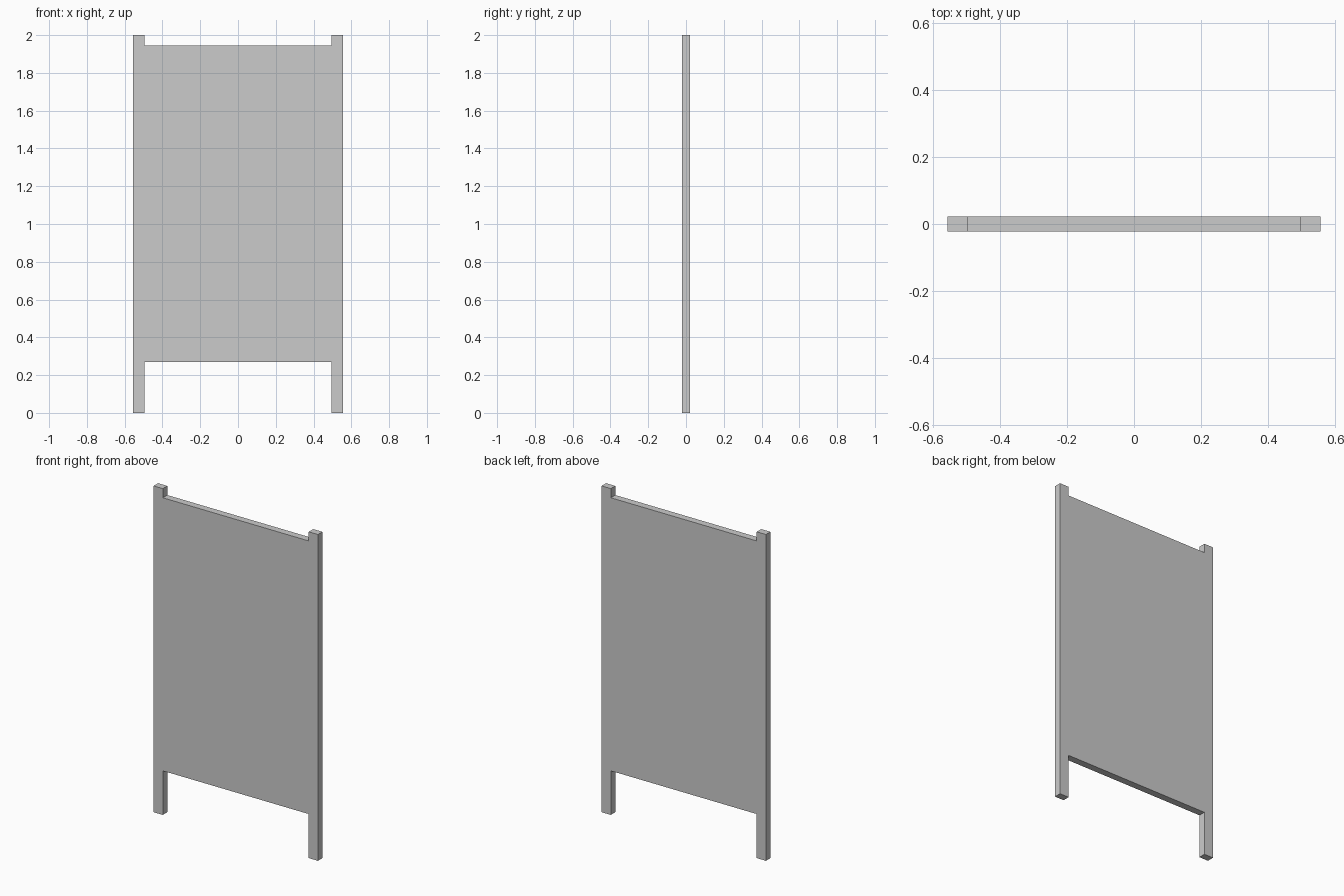
import bpy
import bmesh

if "Cube" in bpy.data.objects:
    bpy.data.objects.remove(bpy.data.objects["Cube"])

HALF_WIDTH = 0.557      # outer edge of the posts
POST_INNER = 0.495      # inner edge of the posts
HALF_DEPTH = 0.0217
HEIGHT = 2.0
PANEL_BOTTOM, PANEL_TOP = 0.27, 1.944

# Right half of the outline: panel and post are one flush board
half = [(POST_INNER, PANEL_BOTTOM), (POST_INNER, 0), (HALF_WIDTH, 0),
        (HALF_WIDTH, HEIGHT), (POST_INNER, HEIGHT), (POST_INNER, PANEL_TOP)]
outline = half + [(-x, z) for x, z in reversed(half)]

# Extrude the outline from front to back
bm = bmesh.new()
front = bm.faces.new([bm.verts.new((x, -HALF_DEPTH, z)) for x, z in outline])
extruded = bmesh.ops.extrude_face_region(bm, geom=[front], use_keep_orig=True)
back = [v for v in extruded["geom"] if isinstance(v, bmesh.types.BMVert)]
bmesh.ops.translate(bm, verts=back, vec=(0, 2 * HALF_DEPTH, 0))
bmesh.ops.recalc_face_normals(bm, faces=bm.faces)

mesh = bpy.data.meshes.new("panel_with_posts")
bm.to_mesh(mesh)
bm.free()
board = bpy.data.objects.new("panel_with_posts", mesh)
bpy.context.collection.objects.link(board)
